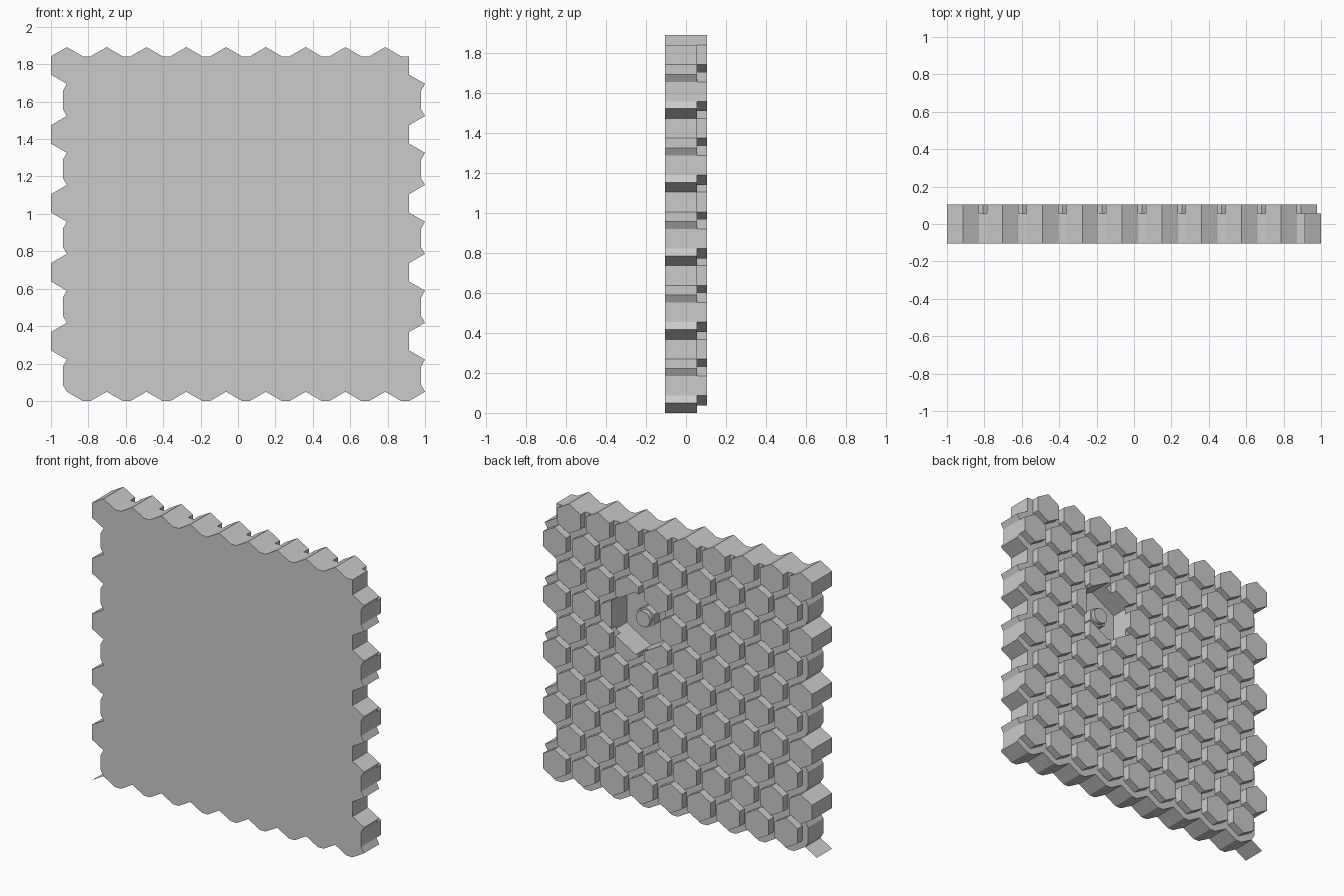
import bpy, bmesh, math

if "Cube" in bpy.data.objects:
    bpy.data.objects.remove(bpy.data.objects["Cube"])

# Honeycomb proportions
A = 2 / 23.5                 # half width of a cell across its flats
R = 2 * A / math.sqrt(3)     # corner radius of a cell
G = A / 2                    # gap between cells
P = 2 * A + G                # spacing along a row
H = P * math.sqrt(3) / 2     # spacing between rows
GZ = G * math.sqrt(3) / 2
ROWS, COLS = 10, 9
FRONT, GROOVE, BACK = -0.105, 0.055, 0.105

grey = bpy.data.materials.new("grey")
grey.use_nodes = True
grey.diffuse_color = (0.6, 0.6, 0.6, 1)
grey.node_tree.nodes["Principled BSDF"].inputs["Base Color"].default_value = (0.6, 0.6, 0.6, 1)


def center(row, col):
    x = -1 + A + col * P + (row % 2) * P / 2
    return x, R + GZ + (ROWS - 1 - row) * H


def circle(cx, cz, radius, sides=6):
    turn = [2 * math.pi * i / sides + math.pi / 2 for i in range(sides)]
    return [(cx + radius * math.cos(t), cz + radius * math.sin(t)) for t in turn]


def add_prism(bm, outline, y0, y1):
    front = [bm.verts.new((x, y0, z)) for x, z in outline]
    back = [bm.verts.new((x, y1, z)) for x, z in outline]
    bm.faces.new(front)
    bm.faces.new(back[::-1])
    n = len(outline)
    for i in range(n):
        j = (i + 1) % n
        bm.faces.new((front[j], front[i], back[i], back[j]))


def make_object(name, bm):
    bmesh.ops.recalc_face_normals(bm, faces=bm.faces)
    mesh = bpy.data.meshes.new(name)
    bm.to_mesh(mesh)
    bm.free()
    mesh.materials.append(grey)
    obj = bpy.data.objects.new(name, mesh)
    bpy.context.collection.objects.link(obj)
    return obj


def prism_object(name, outline, y0, y1):
    bm = bmesh.new()
    add_prism(bm, outline, y0, y1)
    return make_object(name, bm)


# Outline of the panel: bottom, right side, top, left side
path = []
for col in range(COLS):
    x, z = center(ROWS - 1, col)
    path += [(x - P / 2, z - R / 2 - GZ), (x - G / 2, 0), (x + G / 2, 0)]
for row in reversed(range(ROWS)):
    x, z = center(row, COLS - 1)
    if row % 2:
        path += [(x + P / 2, z - R / 2 - GZ), (x + A, z - R / 2),
                 (x + A, z + R / 2), (x + P / 2, z + R / 2 + GZ)]
    else:
        path += [(x + A + G, z - R / 2), (x + A + G, z + R / 2)]
for col in reversed(range(COLS)):
    x, z = center(0, col)
    path += [(x + A, z + R / 2), (x, z + R), (x - A, z + R / 2)]
for row in range(ROWS):
    x, z = center(row, 0)
    if row % 2:
        path += [(x - A - G, z + R / 2), (x - A - G, z - R / 2)]
    else:
        if row:
            path += [(x, z + R), (x - A, z + R / 2)]
        path += [(x - A, z - R / 2), (x, z - R)]
panel = prism_object("panel", path, FRONT, GROOVE)

# Raised cells on the back
bm = bmesh.new()
for row in range(ROWS):
    for col in range(COLS):
        add_prism(bm, circle(*center(row, col), R), GROOVE - 0.01, BACK)
cells = make_object("back_cells", bm)

# Hexagonal pocket cut into the back
PX, PZ, FLOOR = 0.296, 1.23, -0.058
cutter = prism_object("pocket_cutter", circle(PX, PZ, 0.207), FLOOR, BACK + 0.1)
cutter.hide_render = True
for obj in (panel, cells):
    mod = obj.modifiers.new("pocket", "BOOLEAN")
    mod.operation = "DIFFERENCE"
    mod.solver = "EXACT"
    mod.object = cutter
    bpy.context.view_layer.objects.active = obj
    bpy.ops.object.modifier_apply(modifier=mod.name)
bpy.data.objects.remove(cutter)

# Peg standing in the pocket
prism_object("peg_base", circle(PX, PZ, 0.07), FLOOR - 0.005, 0.0)
prism_object("peg_tip", circle(PX, PZ, 0.052, 24), -0.005, 0.03)

# Thin flap at the lower corner
x, z = center(ROWS - 1, 0)
bm = bmesh.new()
edge = [(-1, 0), (x - P / 2, z - R / 2 - GZ)]
bm.faces.new([bm.verts.new(v) for v in (
    (edge[0][0], FRONT, edge[0][1]), (edge[1][0], FRONT, edge[1][1]),
    (edge[1][0], GROOVE, edge[1][1]), (edge[0][0], GROOVE, edge[0][1]))])
make_object("corner_flap", bm)
